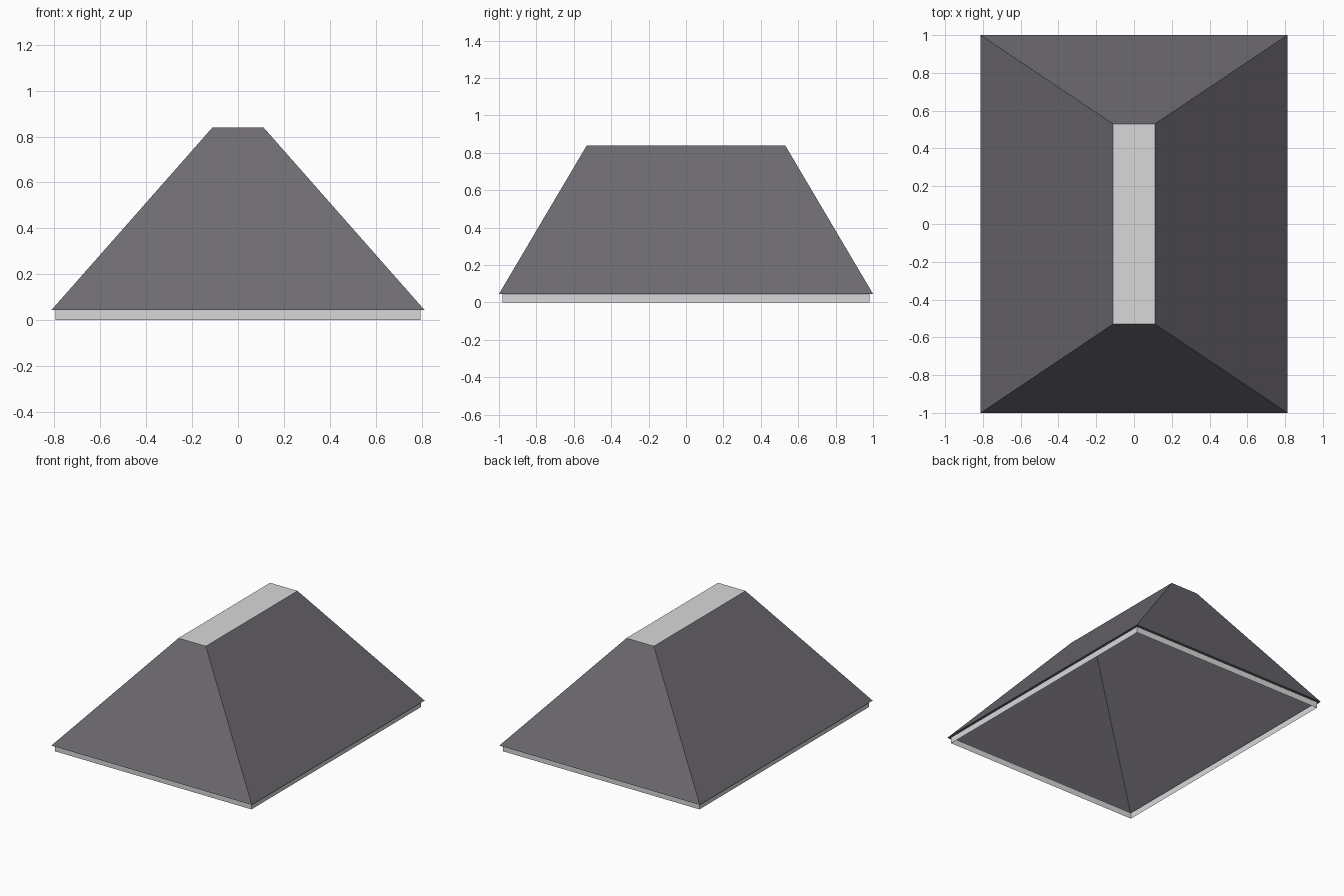
import bpy, bmesh

if "Cube" in bpy.data.objects:
    bpy.data.objects.remove(bpy.data.objects["Cube"])


def material(name, rgb):
    m = bpy.data.materials.new(name)
    m.diffuse_color = (*rgb, 1)
    m.use_nodes = True
    m.node_tree.nodes["Principled BSDF"].inputs["Base Color"].default_value = m.diffuse_color
    return m


dark = material("dark slate", (0.155, 0.145, 0.165))
light = material("light grey", (0.70, 0.69, 0.70))


def loft(name, rings, mats, cap_top=False):
    """Sheet of rectangular rings (half x, half y, z), listed bottom to top."""
    bm = bmesh.new()
    loops = [[bm.verts.new((sx * x, sy * y, z))
              for sx, sy in ((-1, -1), (1, -1), (1, 1), (-1, 1))]
             for x, y, z in rings]
    for a, b in zip(loops, loops[1:]):
        for i in range(4):
            j = (i + 1) % 4
            bm.faces.new((a[i], a[j], b[j], b[i]))
    if cap_top:
        bm.faces.new(loops[-1])
    bm.normal_update()
    # flat upward faces take the second material
    if len(mats) > 1:
        for f in bm.faces:
            f.material_index = int(f.normal.z > 0.99)
    me = bpy.data.meshes.new(name)
    bm.to_mesh(me)
    bm.free()
    for m in mats:
        me.materials.append(m)
    ob = bpy.data.objects.new(name, me)
    bpy.context.collection.objects.link(ob)
    return ob


WALL = (0.795, 0.98)   # half size of base trim
EAVE = (0.812, 1.0)    # half size of roof edge
Z = 0.045              # eave height

# hollow base trim, open below
loft("base_trim", [(*WALL, 0), (*WALL, Z)], [light])
# narrow soffit plus hipped slopes, with a light flat top
loft("hip_roof", [(*WALL, Z), (*EAVE, Z), (0.111, 0.53, 0.84)], [dark, light], cap_top=True)
